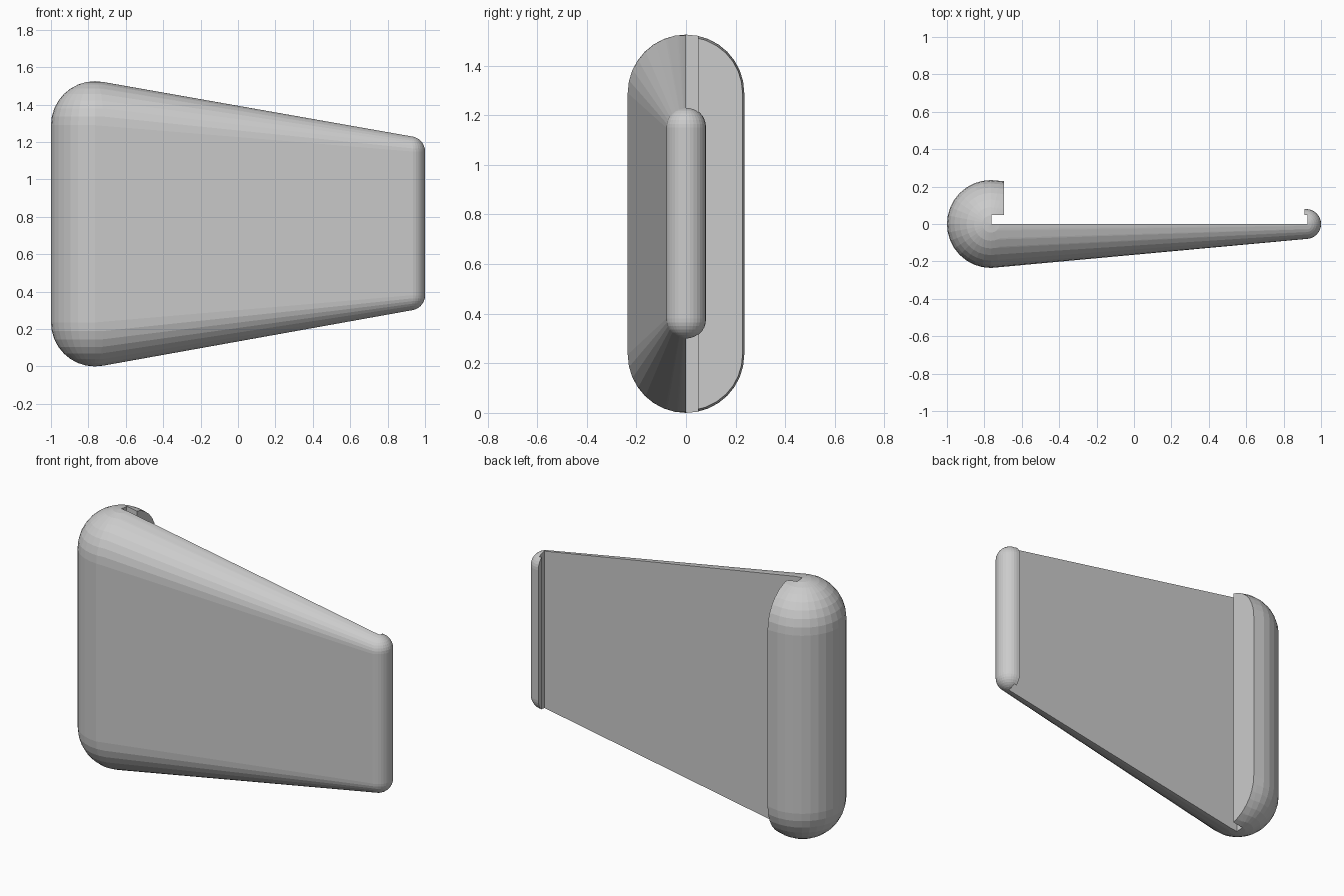
import bpy, bmesh
from mathutils import Matrix, Vector

if "Cube" in bpy.data.objects:
    bpy.data.objects.remove(bpy.data.objects["Cube"])

# Tapered rounded body: convex hull around four corner spheres
BIG_R, SMALL_R = 0.235, 0.08
corners = [(-1 + BIG_R, BIG_R, BIG_R), (-1 + BIG_R, 1.525 - BIG_R, BIG_R),
           (1 - SMALL_R, 0.30 + SMALL_R, SMALL_R), (1 - SMALL_R, 1.23 - SMALL_R, SMALL_R)]
bm = bmesh.new()
for x, z, r in corners:
    bmesh.ops.create_uvsphere(bm, u_segments=32, v_segments=16, radius=r,
                              matrix=Matrix.Translation((x, 0, z)))
hull = bmesh.ops.convex_hull(bm, input=bm.verts[:])
junk = {g for g in hull["geom_interior"] + hull["geom_unused"]
        if isinstance(g, bmesh.types.BMVert) and g.is_valid}
bmesh.ops.delete(bm, geom=list(junk), context='VERTS')
keep = set(hull["geom"])
inner = [f for f in bm.faces if f not in keep]
bmesh.ops.delete(bm, geom=inner, context='FACES')
bmesh.ops.dissolve_limit(bm, angle_limit=0.002, verts=bm.verts[:], edges=bm.edges[:])
bmesh.ops.recalc_face_normals(bm, faces=bm.faces[:])
mesh = bpy.data.meshes.new("clip_body")
bm.to_mesh(mesh)
bm.free()
body = bpy.data.objects.new("clip_body", mesh)
bpy.context.collection.objects.link(body)

# Undercut slot profile seen from above, leaving a hooked lip at each end
profile = [(-0.763, 0), (0.928, 0), (0.928, 0.048), (0.912, 0.048),
           (0.912, 0.5), (-0.695, 0.5), (-0.695, 0.048), (-0.763, 0.048)]
bm = bmesh.new()
face = bm.faces.new([bm.verts.new((x, y, -0.5)) for x, y in profile])
ext = bmesh.ops.extrude_face_region(bm, geom=[face])
bmesh.ops.translate(bm, vec=Vector((0, 0, 2.5)),
                    verts=[g for g in ext["geom"] if isinstance(g, bmesh.types.BMVert)])
bmesh.ops.recalc_face_normals(bm, faces=bm.faces[:])
mesh = bpy.data.meshes.new("slot_cutter")
bm.to_mesh(mesh)
bm.free()
cutter = bpy.data.objects.new("slot_cutter", mesh)
bpy.context.collection.objects.link(cutter)

# Cut the slot, then drop the helper
mod = body.modifiers.new("slot", 'BOOLEAN')
mod.operation = 'DIFFERENCE'
mod.solver = 'EXACT'
mod.object = cutter
bpy.context.view_layer.objects.active = body
body.select_set(True)
bpy.ops.object.modifier_apply(modifier=mod.name)
bpy.data.objects.remove(cutter)
